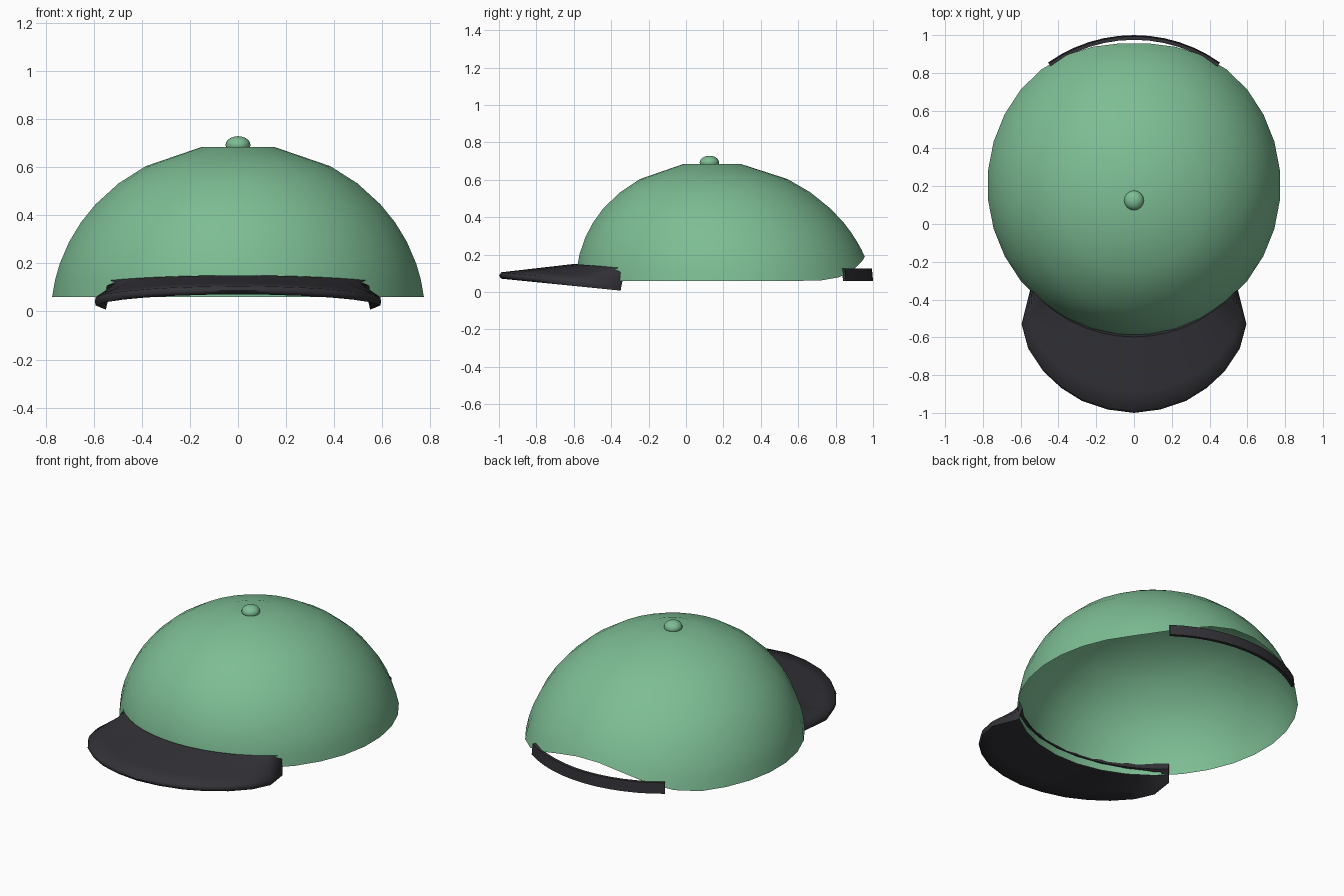
import bpy, bmesh, math
from math import sin, cos, pi, radians, sqrt

cube = bpy.data.objects.get("Cube")
if cube:
    bpy.data.objects.remove(cube, do_unlink=True)


def material(name, rgb):
    mat = bpy.data.materials.new(name)
    mat.use_nodes = True
    mat.diffuse_color = (*rgb, 1)
    mat.node_tree.nodes["Principled BSDF"].inputs["Base Color"].default_value = (*rgb, 1)
    return mat


green = material("soft green", (0.205, 0.51, 0.295))
dark = material("charcoal", (0.032, 0.032, 0.039))


def add_object(name, bm, mat, angle, recalc=True):
    if recalc:
        bmesh.ops.recalc_face_normals(bm, faces=bm.faces)
    mesh = bpy.data.meshes.new(name)
    bm.to_mesh(mesh)
    bm.free()
    mesh.materials.append(mat)
    obj = bpy.data.objects.new(name, mesh)
    bpy.context.collection.objects.link(obj)
    bpy.ops.object.select_all(action='DESELECT')
    obj.select_set(True)
    bpy.context.view_layer.objects.active = obj
    bpy.ops.object.shade_smooth_by_angle(angle=radians(angle))
    return obj


def loft(bm, rings, closed):
    """Skin a list of equal-length point rings and return the vertex rings."""
    rows = [[bm.verts.new(p) for p in ring] for ring in rings]
    n = len(rows[0])
    for a, b in zip(rows, rows[1:]):
        for i in range(n if closed else n - 1):
            j = (i + 1) % n
            bm.faces.new((a[i], a[j], b[j], b[i]))
    return rows


# Crown: thin leaning elliptical dome whose hem lifts into an arch at the back
HEIGHTS = [.06, .13, .2, .29, .37, .445, .533, .604, .683]
HEM, BLEND, ARCH = .06, .37, 52
SEGMENTS = 32


def crown_point(z, i):
    a = 2 * pi * (i + .5) / SEGMENTS
    from_back = abs(math.degrees(a) - 90)
    if from_back < ARCH and z < BLEND:
        lift = .066 * (1 + cos(pi * from_back / ARCH))
        z += lift * (BLEND - z) / (BLEND - HEM)
    r = sqrt(1 - ((z + .017) / .714) ** 2)
    return (.781 * r * cos(a), .14 + (.683 - z) * .105 + .802 * r * sin(a), z)


bm = bmesh.new()
rows = loft(bm, [[crown_point(z, i) for i in range(SEGMENTS)] for z in HEIGHTS], True)
bm.faces.new(rows[-1])
add_object("crown", bm, green, 60, recalc=False)

# Button on top of the crown
bm = bmesh.new()
bmesh.ops.create_uvsphere(bm, u_segments=16, v_segments=10, radius=.052)
for v in bm.verts:
    v.co = (v.co.x, v.co.y + .125, v.co.z * .7 + .692)
add_object("top_button", bm, green, 60)

# Brim: half lofted from the inner arc out to a rounded rim, then mirrored
RIM = [(0, -1), (.14, -.982), (.275, -.937), (.385, -.868),
       (.48, -.78), (.56, -.66), (.595, -.53), (.55, -.35)]
STEPS = 4


def brim_section(i):
    x, y = RIM[i]
    f = i / (len(RIM) - 1)
    a = radians(49.5) * f
    low = .07 - (y + 1) * .1
    crest = .15 - .022 * f ** 2

    def layer(t, radius, z_in, z_out):
        ix, iy = radius * sin(a), .119 - radius * cos(a)
        return (ix + (x - ix) * t, iy + (y - iy) * t, z_in + (z_out - z_in) * t)

    ts = [.97 * k / STEPS for k in range(STEPS + 1)]
    top = [layer(t, .717, crest, low + .034) for t in ts]
    under = [layer(t, .7, crest - .045, low) for t in reversed(ts)]
    return top + [(x, y, low + .017)] + under


bm = bmesh.new()
rows = loft(bm, [brim_section(i) for i in range(len(RIM))], True)
bm.faces.new(rows[-1])
brim = add_object("brim", bm, dark, 70)
mirror = brim.modifiers.new("mirror", 'MIRROR')
mirror.use_axis[0] = True

# Strap: curved band closing the back opening
SECTION = [(.767, .06), (.786, .06), (.78, .125), (.761, .125)]
bm = bmesh.new()
angles = [radians(90 - 35.4 + 5.9 * k) for k in range(13)]
rows = loft(bm, [[(r * cos(a), .214 + r * sin(a), z) for r, z in SECTION] for a in angles], True)
bm.faces.new(rows[0])
bm.faces.new(rows[-1])
add_object("back_strap", bm, dark, 40)
